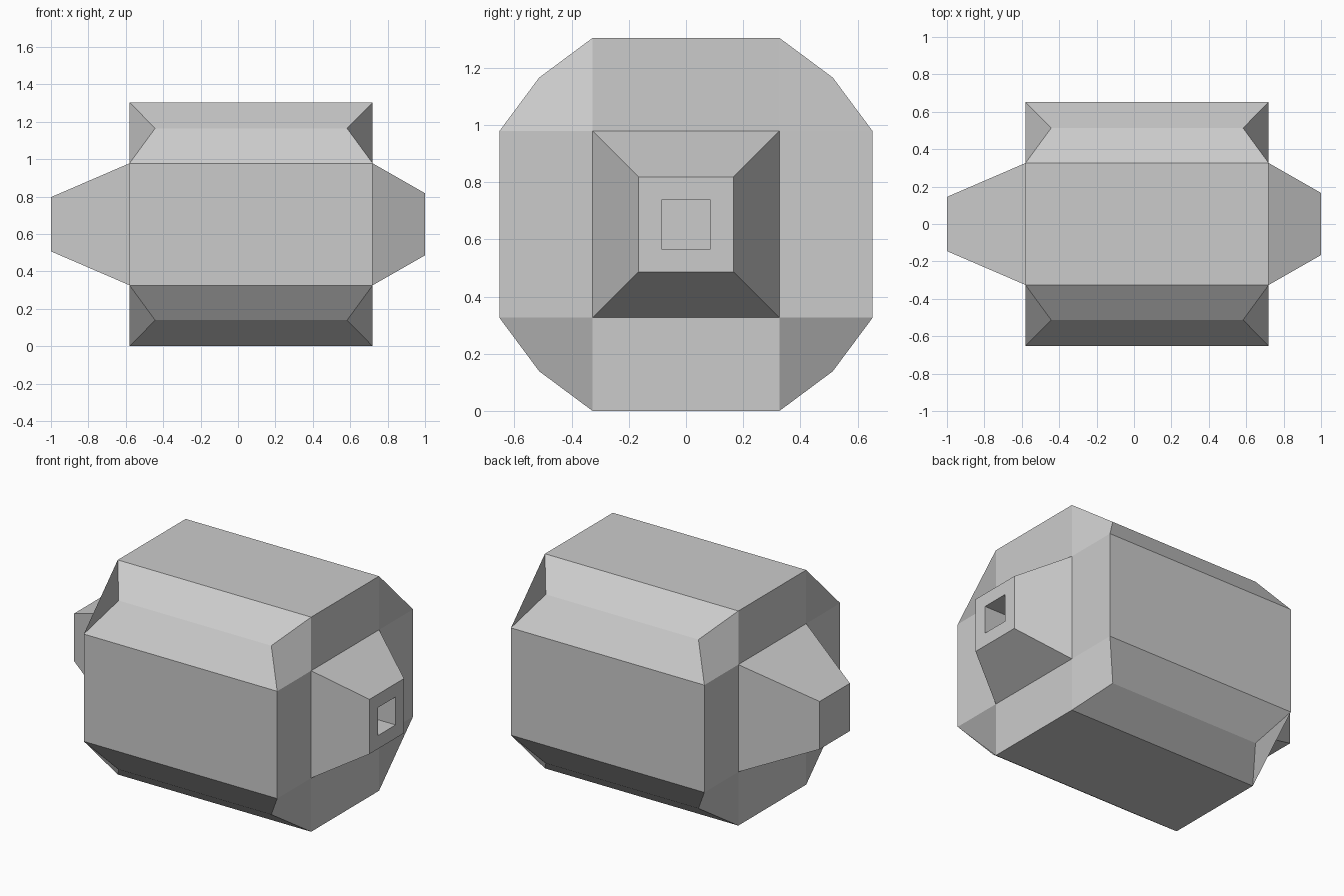
import bpy, bmesh

if "Cube" in bpy.data.objects:
    bpy.data.objects.remove(bpy.data.objects["Cube"])

ZC = 0.652                          # height of the long axis
R, I, C = 0.652, 0.326, 0.513       # outer, inner and corner half-widths
INSET = 0.137                       # corner edges stop short of the ends
X_LEFT, X_RIGHT = -0.58, 0.72

bm = bmesh.new()


def turn(y, z, k):
    for _ in range(k):
        y, z = -z, y
    return y, z


def end_verts(x, out):
    """Four quadrants of vertices: side, corner, top and inner."""
    spec = [(R, I, x), (C, C, x - out * INSET), (I, R, x), (I, I, x)]
    quads = []
    for k in range(4):
        q = []
        for a, b, px in spec:
            y, z = turn(a, b, k)
            q.append(bm.verts.new((px, y, z + ZC)))
        quads.append(q)
    return quads


def cap(quads, out):
    """Flat cross with notched corners; returns the middle face."""
    def face(f):
        return bm.faces.new(f if out > 0 else (f[2], f[1], f[0], f[3]))
    for k in range(4):
        q, n = quads[k], quads[(k + 1) % 4]
        face(q)
        face([q[2], n[0], n[3], q[3]])
    return face([q[3] for q in quads])


def push(f, x, half):
    """Extrude a square end face to position x with a new half-width."""
    f = bmesh.ops.extrude_discrete_faces(bm, faces=[f])['faces'][0]
    for v in f.verts:
        v.co.x = x
        v.co.y = half if v.co.y > 0 else -half
        v.co.z = ZC + (half if v.co.z > ZC else -half)
    return f


# Main body: two caps joined by twelve long faces
left, right = end_verts(X_LEFT, -1), end_verts(X_RIGHT, 1)
l = [v for q in left for v in q[:3]]
r = [v for q in right for v in q[:3]]
for i in range(12):
    j = (i + 1) % 12
    bm.faces.new((l[i], l[j], r[j], r[i]))
left_face, right_face = cap(left, -1), cap(right, 1)

# Tapered left end
push(left_face, -1.0, 0.145)

# Tapered right end with a square socket
tip = push(right_face, 1.0, 0.166)
rim = push(tip, 1.0, 0.085)
push(rim, 0.75, 0.085)

mesh = bpy.data.meshes.new("barrel_body")
bm.to_mesh(mesh)
bm.free()
body = bpy.data.objects.new("barrel_body", mesh)
bpy.context.collection.objects.link(body)
